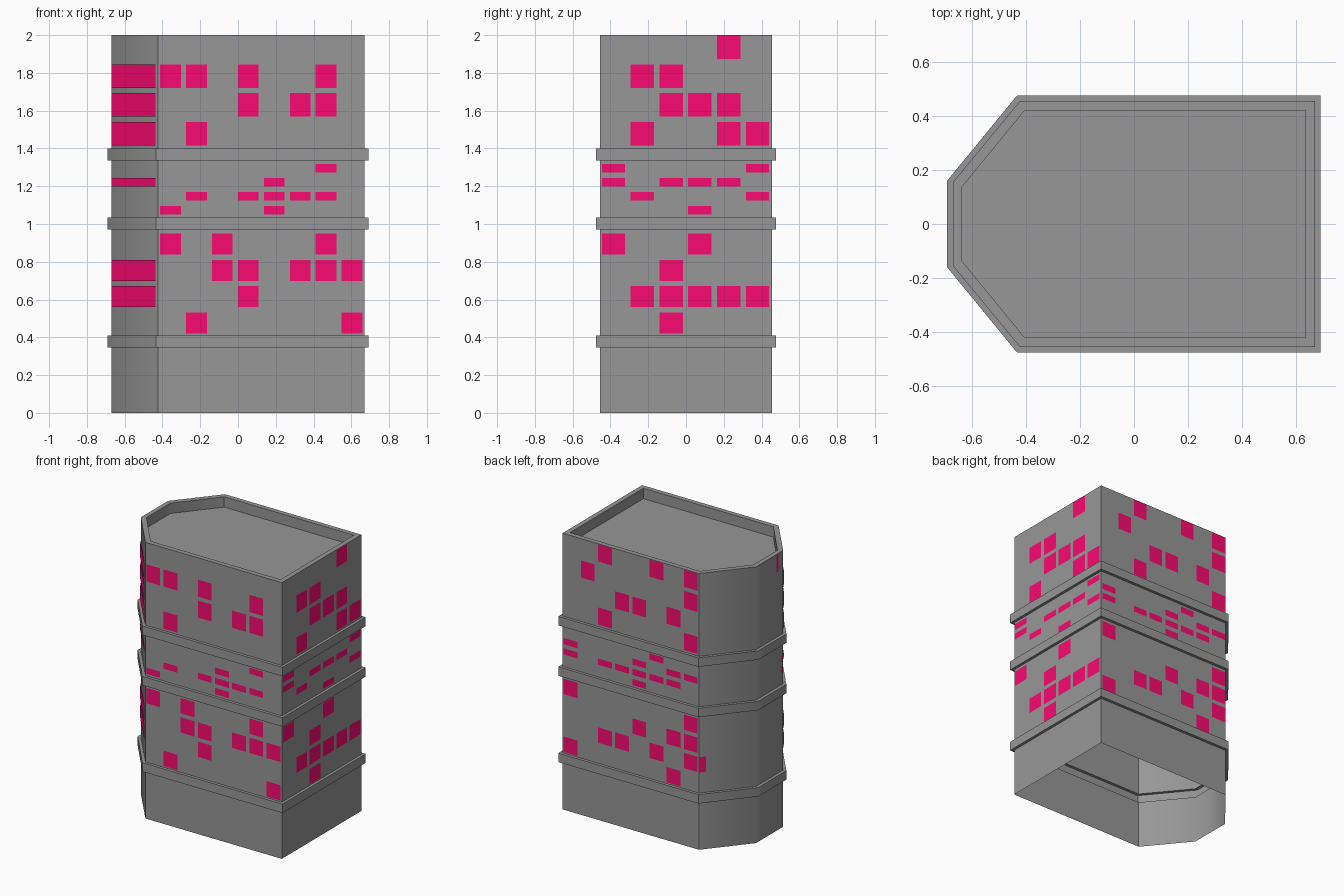
import bpy, bmesh, math
from mathutils import Vector

if "Cube" in bpy.data.objects:
    bpy.data.objects.remove(bpy.data.objects["Cube"])

def outline(corner_x, nose_x, nose_y, right_x, half_y):
    return [(right_x, -half_y), (right_x, half_y), (corner_x, half_y),
            (nose_x, nose_y), (nose_x, -nose_y), (corner_x, -half_y)]

WALL = outline(-0.423, -0.67, 0.155, 0.67, 0.455)
BAND = outline(-0.433, -0.692, 0.16, 0.69, 0.476)
ROOF = outline(-0.405, -0.637, 0.137, 0.635, 0.42)

def material(name, rgb):
    m = bpy.data.materials.new(name)
    m.diffuse_color = (*rgb, 1)
    m.use_nodes = True
    m.node_tree.nodes["Principled BSDF"].inputs["Base Color"].default_value = m.diffuse_color
    return m

grey = material("wall_grey", (0.31, 0.31, 0.31))
pink = material("window_pink", (0.95, 0.003, 0.165))

def finish(bm, name, mat):
    me = bpy.data.meshes.new(name)
    bm.to_mesh(me)
    bm.free()
    me.materials.append(mat)
    ob = bpy.data.objects.new(name, me)
    bpy.context.collection.objects.link(ob)
    return ob

# Tower shell: one open-bottomed skin with stepped bands and a sunken roof
levels = [(WALL, 0)]
for lo, hi in ((0.345, 0.41), (0.97, 1.035), (1.335, 1.4)):
    levels += [(WALL, lo), (BAND, lo), (BAND, hi), (WALL, hi)]
levels += [(WALL, 2), (ROOF, 2), (ROOF, 1.925)]

bm = bmesh.new()
rings = [[bm.verts.new((x, y, z)) for x, y in shape] for shape, z in levels]
for a, b in zip(rings, rings[1:]):
    for i in range(6):
        j = (i + 1) % 6
        bm.faces.new((a[i], a[j], b[j], b[i]))
bm.faces.new(rings[-1])
tower = finish(bm, "tower_shell", grey)
bpy.context.view_layer.objects.active = tower
tower.select_set(True)
bpy.ops.object.shade_smooth_by_angle(angle=math.radians(45))

# Window rows from top to bottom: centre height and pane height
ROWS = [(z, 0.124) for z in (1.935, 1.782, 1.631, 1.478)] + \
       [(z, 0.045) for z in (1.295, 1.222, 1.148, 1.074)] + \
       [(z, 0.111) for z in (0.894, 0.755, 0.616, 0.476)]

# Lit columns in each row, numbered left to right as seen from outside
FRONT = ["", "0136", "356", "1", "6", "4", "13456", "04", "026", "23567", "3", "17"]
RIGHT = ["4", "12", "234", "145", "05", "0234", "15", "3", "03", "2", "12345", "2"]
BACK = ["257", "17", "346", "27", "5", "0467", "023456", "4", "07", "467", "2357", "06"]
FRONT_BEVEL = ["", "0", "0", "0", "", "0", "", "", "", "0", "0", ""]
BACK_BEVEL = [""] * 10 + ["0", ""]
NOSE = ["0"] + [""] * 4 + ["1", "1"] + [""] * 5

def windows(name, start, end, rows, first, pitch, width, lift=0.003):
    """Panes laid along the wall running from start to end."""
    s, e = Vector((*start, 0)), Vector((*end, 0))
    d = (e - s).normalized()
    s = s + Vector((d.y, -d.x, 0)) * lift
    bm = bmesh.new()
    for (z, h), cols in zip(ROWS, rows):
        for c in cols:
            a = s + d * (first + int(c) * pitch)
            b = a + d * width
            bm.faces.new([bm.verts.new((p.x, p.y, z + k * h / 2))
                          for p, k in ((a, -1), (b, -1), (b, 1), (a, 1))])
    finish(bm, name, pink)

windows("front_windows", WALL[5], WALL[0], FRONT, 0.009, 0.1376, 0.111)
windows("right_windows", WALL[0], WALL[1], RIGHT, 0.009, 0.1525, 0.124)
windows("back_windows", WALL[1], WALL[2], BACK, 0.010, 0.1376, 0.111)
windows("front_bevel_windows", WALL[4], WALL[5], FRONT_BEVEL, 0.008, 0, 0.368, 0.006)
windows("back_bevel_windows", WALL[2], WALL[3], BACK_BEVEL, 0.003, 0, 0.045)
windows("nose_windows", WALL[3], WALL[4], NOSE, 0.232, 0.054, 0.02)
